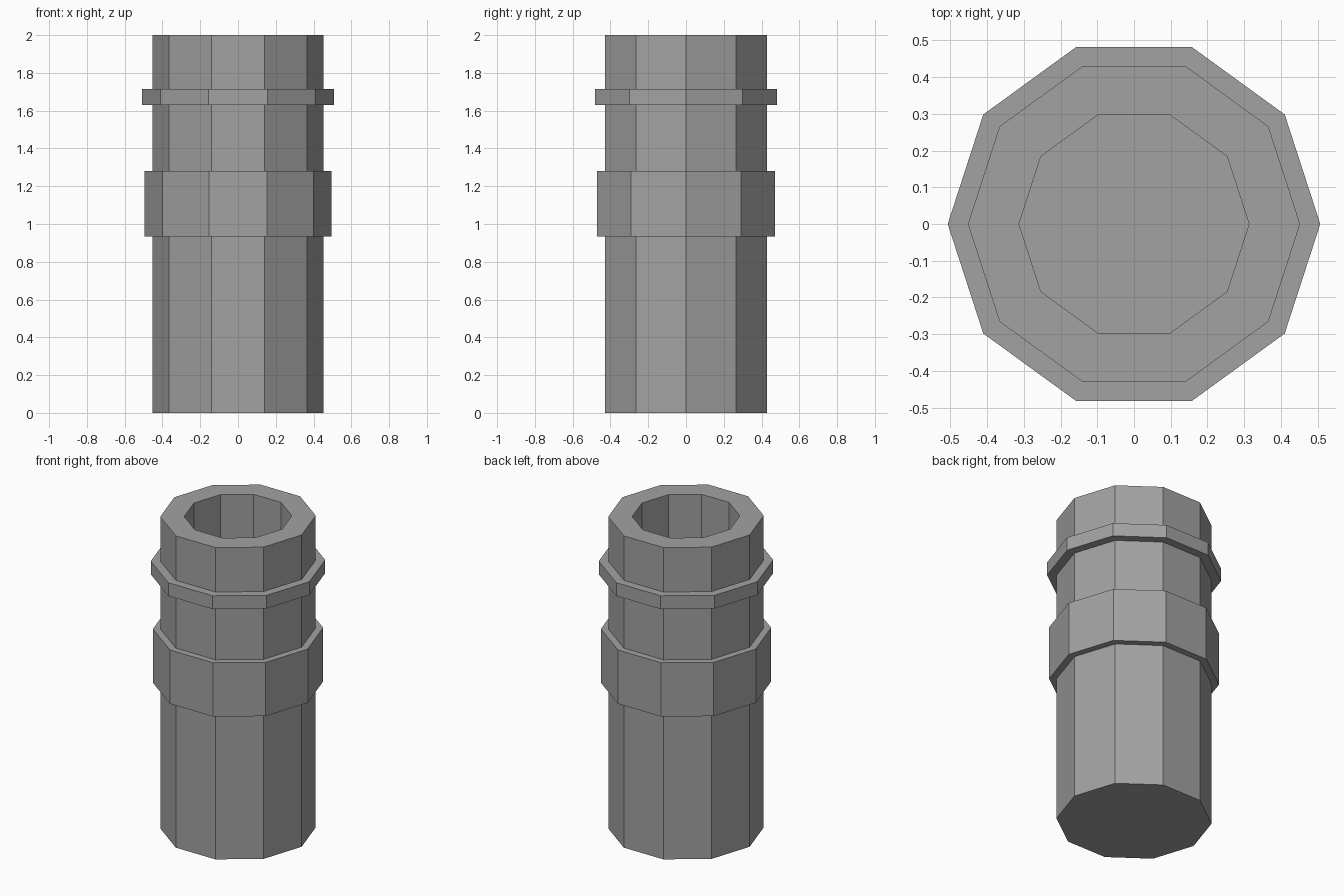
import bpy
import bmesh
from math import cos, sin, tau

SIDES = 10
BODY_R, COLLAR_R, FLANGE_R, BORE_R = 0.452, 0.495, 0.507, 0.313
HEIGHT, BORE_FLOOR = 2.0, 0.94

cube = bpy.data.objects.get("Cube")
if cube:
    bpy.data.objects.remove(cube, do_unlink=True)

# Single grey finish
GREY = (0.36, 0.36, 0.36, 1.0)
grey = bpy.data.materials.new("grey")
grey.use_nodes = True
grey.diffuse_color = GREY
grey.node_tree.nodes["Principled BSDF"].inputs["Base Color"].default_value = GREY


def lathe(name, profile, cap_ends=False):
    """Sweep (radius, z) points into a flat-sided solid with corners on the x axis."""
    bm = bmesh.new()
    rings = [[bm.verts.new((r * cos(tau * i / SIDES), r * sin(tau * i / SIDES), z))
              for i in range(SIDES)] for r, z in profile]
    for low, high in zip(rings, rings[1:]):
        for i in range(SIDES):
            j = (i + 1) % SIDES
            bm.faces.new((low[i], low[j], high[j], high[i]))
    if cap_ends:
        bm.faces.new(rings[0][::-1])
        bm.faces.new(rings[-1])
    mesh = bpy.data.meshes.new(name)
    bm.to_mesh(mesh)
    bm.free()
    mesh.materials.append(grey)
    obj = bpy.data.objects.new(name, mesh)
    bpy.context.collection.objects.link(obj)
    return obj


def band(name, radius, bottom, top):
    """Raised ring whose lips meet the body wall."""
    return lathe(name, [(BODY_R, bottom), (radius, bottom), (radius, top), (BODY_R, top)])


# Main barrel, closed below and hollow from the top
lathe("barrel", [(BODY_R, 0), (BODY_R, HEIGHT), (BORE_R, HEIGHT), (BORE_R, BORE_FLOOR)],
      cap_ends=True)

# Wide collar around the middle and thin flange near the mouth
band("middle_collar", COLLAR_R, 0.935, 1.28)
band("upper_flange", FLANGE_R, 1.63, 1.715)
